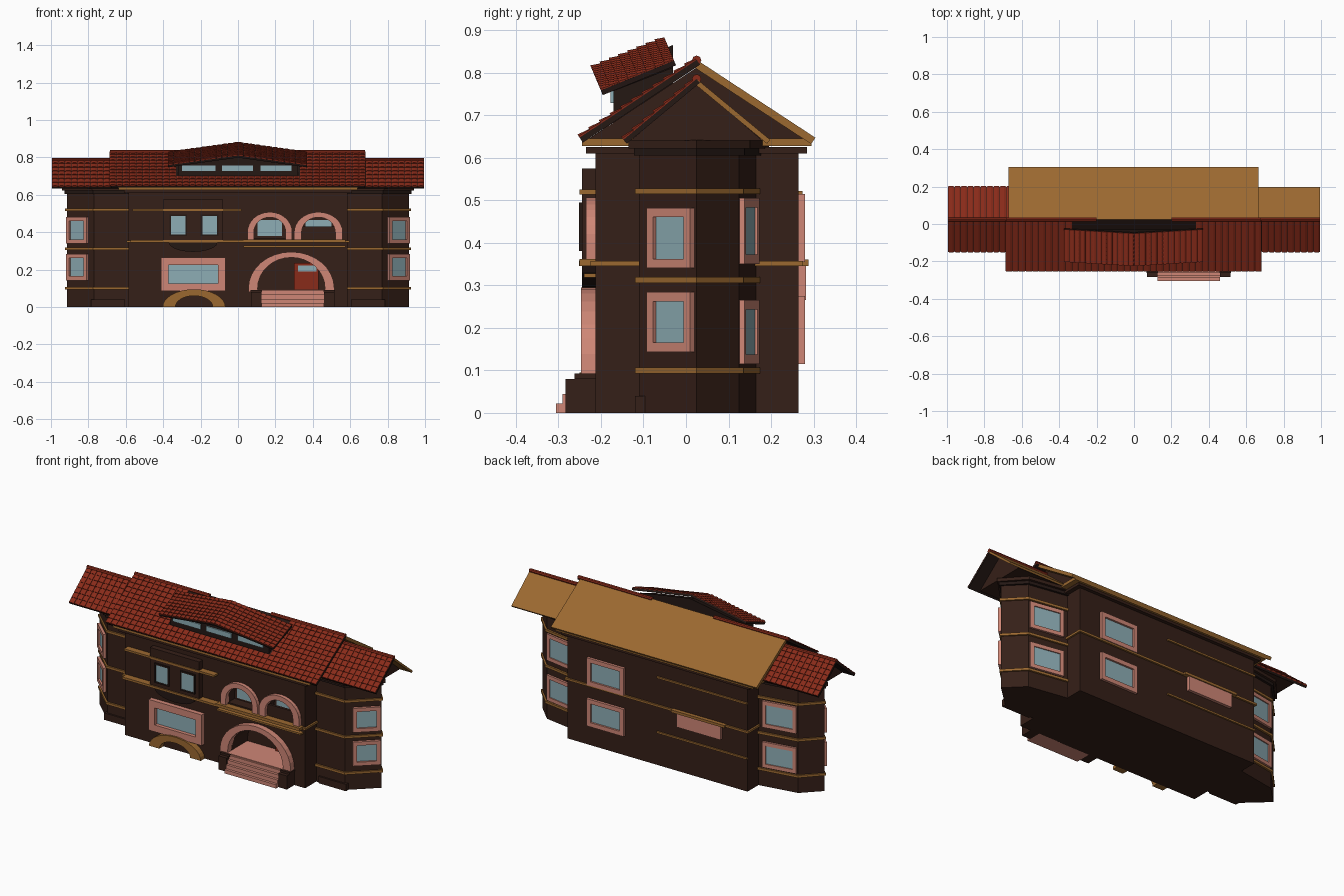
import bpy, bmesh
from math import sin, cos, pi, radians
from mathutils import Vector, Matrix

if "Cube" in bpy.data.objects:
    bpy.data.objects.remove(bpy.data.objects["Cube"])

COL = dict(wall=(.036, .014, .009), dark=(.018, .009, .007), red=(.25, .024, .01),
           bronze=(.33, .14, .03), pink=(.62, .24, .18), glass=(.27, .42, .46))
MAT = {}
for k, c in COL.items():
    MAT[k] = bpy.data.materials.new(k)
    MAT[k].diffuse_color = (*c, 1)


def make(name, verts, faces, mat):
    me = bpy.data.meshes.new(name)
    me.from_pydata([tuple(v) for v in verts], [], faces)
    bm = bmesh.new()
    bm.from_mesh(me)
    bmesh.ops.recalc_face_normals(bm, faces=bm.faces)
    bm.to_mesh(me)
    bm.free()
    ob = bpy.data.objects.new(name, me)
    bpy.context.collection.objects.link(ob)
    me.materials.append(MAT[mat])
    return ob


def prism(name, pts, vec, mat):
    """Closed 3D polygon extruded along vec."""
    n, v = len(pts), Vector(vec)
    a = [Vector(p) for p in pts]
    faces = [list(range(n)), list(range(n, 2 * n))]
    faces += [[i, (i + 1) % n, n + (i + 1) % n, n + i] for i in range(n)]
    return make(name, a + [p + v for p in a], faces, mat)


def box(name, x0, x1, y0, y1, z0, z1, mat):
    return prism(name, [(x0, y0, z0), (x1, y0, z0), (x1, y1, z0), (x0, y1, z0)], (0, 0, z1 - z0), mat)


def arch_pts(cx, rx, z0, spring, rz, y, n=16):
    arc = [(cx + rx * cos(pi * i / n), y, spring + rz * sin(pi * i / n)) for i in range(n + 1)]
    return [(cx + rx, y, z0)] * (spring > z0) + arc + [(cx - rx, y, z0)] * (spring > z0)


def arch_ring(name, cx, z0, spring, outer, inner, y0, y1, mat):
    o = arch_pts(cx, outer[0], z0, spring, outer[1], y0)
    i = arch_pts(cx, inner[0], z0, spring, inner[1], y0)
    n = len(o)
    v = o + i + [(p[0], y1, p[2]) for p in o + i]
    f = []
    for k in range(n - 1):
        a, b, c, d = k, k + 1, n + k + 1, n + k
        m = 2 * n
        f += [[a, b, c, d], [a + m, b + m, c + m, d + m], [a, b, b + m, a + m], [d, c, c + m, d + m]]
    for k in (0, n - 1):
        f.append([k, n + k, 3 * n + k, 2 * n + k])
    return make(name, v, f, mat)


def window(name, x, y, z0, z1, w, yaw=0, b=.02, d=.015, frame='pink'):
    """Framed window centred on (x, y); yaw 0 faces the front."""
    M = Matrix.Translation((x, y, 0)) @ Matrix.Rotation(radians(yaw), 4, 'Z')
    h = w / 2
    parts = [(-h, -h + b, z0, z1), (h - b, h, z0, z1), (-h + b, h - b, z0, z0 + b), (-h + b, h - b, z1 - b, z1)]
    for i, (a, c, e, f) in enumerate(parts):
        box(f"{name}_frame_{i}", a, c, -d, .01, e, f, frame).matrix_world = M
    box(name + "_glass", -h + b, h - b, -.004, .008, z0 + b, z1 - b, 'glass').matrix_world = M


def slab(name, o, u, v, t, mat):
    o, u, v = Vector(o), Vector(u), Vector(v)
    return prism(name, [o, o + u, o + u + v, o + v], -u.cross(v).normalized() * t, mat)


def tiles(name, o, u, v, pitch=.034, row=.03):
    """Slightly arched, overlapping roof tiles over the parallelogram o, u, v."""
    o, u, v = Vector(o), Vector(u), Vector(v)
    n = u.cross(v).normalized()
    nu, nv = max(1, round(u.length / pitch)), max(1, round(v.length / row))
    V, F = [], []
    prof = [(.03, 0), (.03, .5), (.3, 1), (.7, 1), (.97, .5), (.97, 0)]
    for i in range(nu):
        for j in range(nv):
            s = len(V)
            for q, lift in ((j, .009), (min(j + 1.05, nv), .004)):
                V += [o + u * (i + a) / nu + v * q / nv + n * (lift * h) for a, h in prof]
            F += [[s + k, s + (k + 1) % 6, s + 6 + (k + 1) % 6, s + 6 + k] for k in range(6)]
            F += [[s + k for k in range(6)], [s + 6 + k for k in range(6)]]
    make(name, V, F, 'red')


def ridge(name, x0, x1, z):
    prism(name, [(x0, .025 + .011 * cos(k * pi / 4), z + .011 * sin(k * pi / 4)) for k in range(8)],
          (x1 - x0, 0, 0), 'red')


# main block with arched recesses
main = box("main_block", -.585, .585, -.213, .265, 0, .615, 'wall')
cuts = [(.285, .18, .09, .10, .165, .15), (.17, .085, .37, .40, .08, .06), (.43, .09, .37, .40, .08, .06)]
for k, (cx, rx, z0, sp, rz, dep) in enumerate(cuts):
    c = prism(f"cutter_{k}", arch_pts(cx, rx, z0, sp, rz, -.25), (0, dep + .037, 0), 'dark')
    c.hide_render = True
    m = main.modifiers.new("recess", 'BOOLEAN')
    m.object, m.solver = c, 'EXACT'
    bpy.context.view_layer.objects.active = main
    bpy.ops.object.modifier_apply(modifier=m.name)
    bpy.data.objects.remove(c)

# entrance: arch, floor, door, steps, cheeks
arch_ring("entry_arch", .285, .08, .10, (.23, .195), (.18, .165), -.247, -.205, 'pink')
box("entry_floor", .10, .47, -.25, -.063, .075, .093, 'pink')
box("entry_door", .30, .43, -.08, -.06, .093, .235, 'red')
box("entry_door_glass", .32, .42, -.084, -.07, .19, .222, 'glass')
for k in range(4):
    box(f"entry_step_{k}", .125, .46, -.305 + .015 * k, -.21, 0, .022 * (k + 1), 'pink')
for x in (.07, .46):
    box("step_cheek", x, x + .055, -.283, -.21, 0, .08, 'wall')
    box("step_cheek_cap", x - .004, x + .059, -.262, -.21, .08, .092, 'wall')

# upper loggia
arch_ring("loggia_arch_left", .17, .36, .40, (.12, .108), (.085, .08), -.235, -.205, 'pink')
arch_ring("loggia_arch_right", .43, .36, .40, (.13, .108), (.09, .08), -.235, -.205, 'pink')
for x, w in ((.17, .13), (.43, .14)):
    box("loggia_glass", x - w / 2, x + w / 2, -.157, -.145, .38, .465, 'glass')
box("loggia_rail", .34, .52, -.215, -.2, .37, .43, 'wall')
box("loggia_sill", .03, .575, -.25, -.2, .345, .362, 'bronze')
box("loggia_lower_sill", .03, .575, -.24, -.2, .318, .328, 'bronze')

# oriel with corbel, shop window and basement arch
box("oriel", -.40, -.08, -.245, -.2, .345, .575, 'wall')
prism("oriel_corbel", [(-.24 + .13 * cos(pi * k / 10), -.245, .345 - .05 * sin(pi * k / 10)) for k in range(11)],
      (0, .04, 0), 'dark')
for x in (-.32, -.152):
    window("oriel_window", x, -.246, .38, .495, .095, b=.009, d=.006, frame='dark')
window("ground_window", -.24, -.215, .085, .265, .345, b=.04, d=.025)
arch_ring("basement_arch", -.235, 0, 0, (.168, .095), (.1, .06), -.25, -.2, 'bronze')

# bands on the main block
box("middle_band_front", -.575, .03, -.252, -.2, .345, .358, 'bronze')
box("upper_band_front", -.565, .02, -.25, -.2, .513, .525, 'bronze')
box("middle_band", -.595, .595, -.225, .275, .345, .357, 'bronze')
for z in (.195, .517):
    box("back_band", -.585, 0, .26, .274, z - .005, z + .005, 'bronze')

# back windows
window("back_window_low", .33, .265, .115, .275, .24, 180, b=.025)
window("back_window_high", .33, .265, .355, .515, .24, 180, b=.025)
box("back_box", -.42, -.135, .26, .282, .265, .345, 'pink')
box("back_box_hood", -.45, -.105, .26, .288, .345, .36, 'bronze')

# wings
def wing_outline(s, e=0):
    p = [(.55, -.11 - e), (.77 + e * .4, -.11 - e), (.915 + e, .025), (.815 + e * .5, .125 + e), (.55, .17 + e)]
    return [(s * x, y) for x, y in p]


for s, side in ((-1, "left"), (1, "right")):
    def layer(name, z0, z1, e, mat):
        prism(f"{side}_{name}", [(x, y, z0) for x, y in wing_outline(s, e)], (0, 0, z1 - z0), mat)
    layer("wing", 0, .615, 0, 'wall')
    for z in (.1, .312, .521):
        layer("wing_band", z - .007, z + .007, .01, 'bronze')
    layer("wing_cornice_low", .605, .622, .012, 'dark')
    layer("wing_cornice", .622, .642, .025, 'wall')
    box(side + "_plinth", *sorted((s * .605, s * .785)), -.12, -.075, 0, .04, 'wall')
    for z0, z1 in ((.143, .284), (.34, .482)):
        window(side + "_bay_window", s * .855, -.031, z0, z1, .15, s * 43, b=.022)
    for z0, z1 in ((.115, .265), (.35, .505)):
        window(side + "_rear_window", s * .71, .145, z0, z1, .2, s * 170, b=.022, d=.01)
    # wing roof
    x0, x1 = sorted((s * .58, s * .995))
    w = Vector((x1 - x0, 0, 0))
    prism(side + "_wing_gable", [(s * .58, -.13, .64), (s * .58, .18, .64), (s * .58, .025, .772)],
          (s * .345, 0, 0), 'wall')
    slab(side + "_wing_roof_front", (x0, -.147, .642), w, (0, .172, .143), .012, 'dark')
    tiles(side + "_wing_tiles", (x0, -.147, .642), w, (0, .172, .143))
    slab(side + "_wing_roof_back", (x1, .198, .642), -w, (0, -.173, .143), .012, 'dark' if s < 0 else 'bronze')
    if s < 0:
        tiles(side + "_wing_back_tiles", (x1, .198, .642), -w, (0, -.173, .143))
    ridge(side + "_wing_ridge", x0, x1, .785)

# main roof
box("cornice_low", -.61, .61, -.235, .285, .61, .625, 'wall')
box("cornice", -.64, .64, -.245, .295, .627, .645, 'bronze')
prism("main_gable", [(-.61, -.235, .64), (-.61, .285, .64), (-.61, .025, .812)], (1.22, 0, 0), 'wall')
up = Vector((0, .275, .183))
slab("main_roof_front", (-.68, -.25, .647), (1.36, 0, 0), up, .014, 'dark')
slab("main_roof_back", (.665, .304, .647), (-1.335, 0, 0), (0, -.279, .183), .018, 'bronze')
for x0, x1, f in ((-.687, -.33, 1), (.33, .682, 1), (-.33, .33, .28)):
    tiles("main_tiles", (x0, -.25, .647), (x1 - x0, 0, 0), up * f)
for x0, x1 in ((-.685, -.2), (.2, .68)):
    ridge("main_ridge", x0, x1, .829)

# dormer
prism("dormer_body", [(-.32, -.17, .66), (.32, -.17, .66), (.32, -.17, .757), (0, -.17, .81), (-.32, -.17, .757)],
      (0, .14, .055), 'dark')
for x0, x1 in ((-.3, -.12), (-.085, .08), (.12, .285)):
    box("dormer_glass", x0, x1, -.177, -.165, .728, .758, 'glass')
back = (0, .172, .07)
for o, u, n in (((-.375, -.2, .758), (.375, -.022, .052), "left"), ((0, -.222, .81), (.37, .022, -.052), "right")):
    slab(f"dormer_roof_{n}", o, u, back, .012, 'dark')
    tiles(f"dormer_tiles_{n}", o, u, back, .03, .022)

for m in bpy.data.materials:
    if m.users and not m.is_grease_pencil:
        m.use_nodes = True
        m.node_tree.nodes["Principled BSDF"].inputs["Base Color"].default_value = m.diffuse_color
